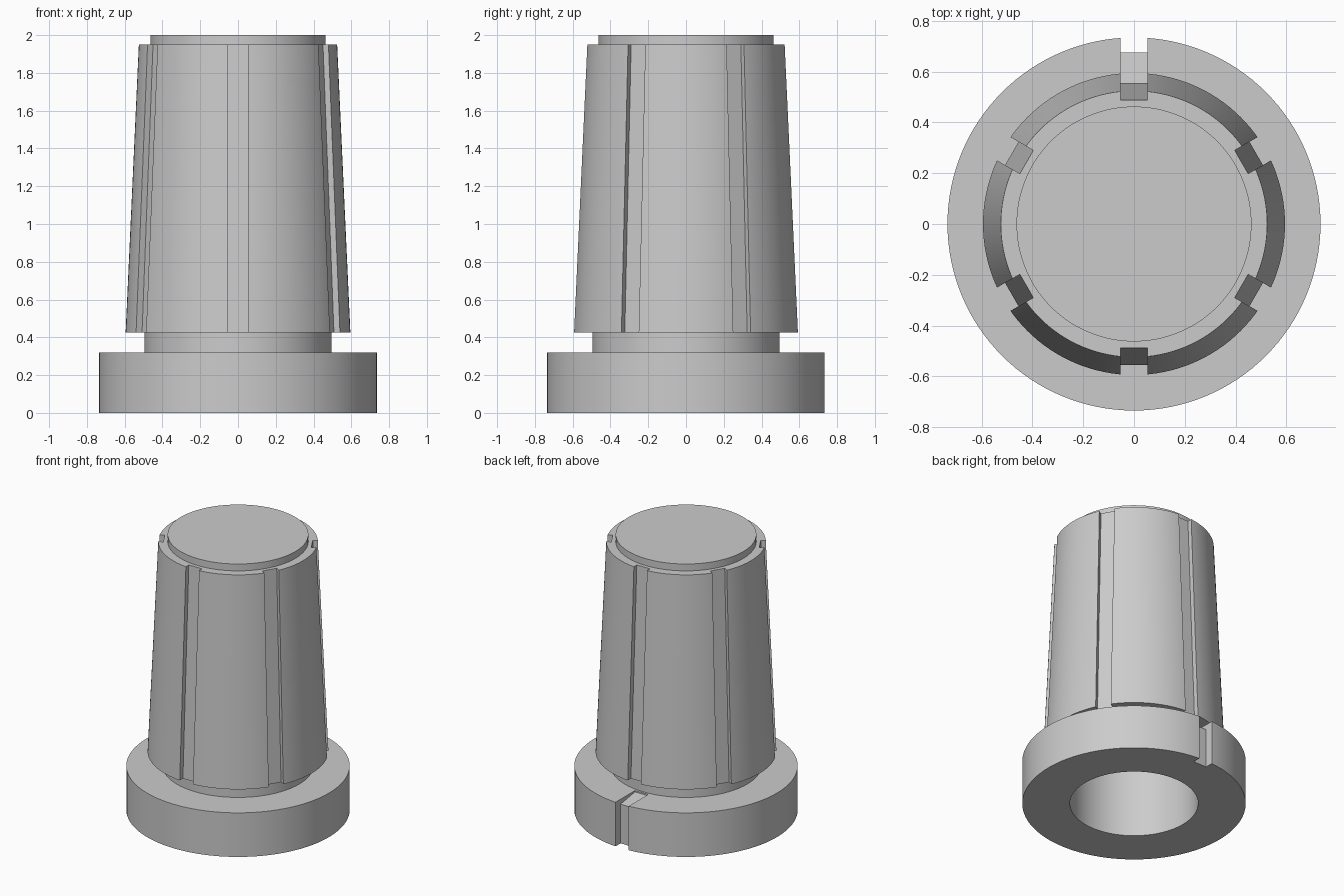
import bpy, bmesh, math
from mathutils import Matrix

if "Cube" in bpy.data.objects:
    bpy.data.objects.remove(bpy.data.objects["Cube"])

GREY = (0.6, 0.6, 0.6, 1)
mat = bpy.data.materials.new("plain grey")
mat.use_nodes = True
mat.diffuse_color = GREY
mat.node_tree.nodes["Principled BSDF"].inputs["Base Color"].default_value = GREY

SLOT = 0.106  # width of every groove


def add_object(name, bm):
    bmesh.ops.recalc_face_normals(bm, faces=bm.faces)
    mesh = bpy.data.meshes.new(name)
    bm.to_mesh(mesh)
    bm.free()
    mesh.materials.append(mat)
    obj = bpy.data.objects.new(name, mesh)
    bpy.context.collection.objects.link(obj)
    return obj


def lathe(name, profile, steps=128):
    bm = bmesh.new()
    verts = [bm.verts.new((r, 0, z)) for r, z in profile]
    edges = [bm.edges.new(pair) for pair in zip(verts, verts[1:])]
    bmesh.ops.spin(bm, geom=verts + edges, cent=(0, 0, 0), axis=(0, 0, 1),
                   angle=math.tau, steps=steps)
    bmesh.ops.remove_doubles(bm, verts=bm.verts, dist=1e-4)
    return add_object(name, bm)


def slot_cutter(name, outline, angle=0):
    """Extrude a (y, z) outline across the slot width, turned about z."""
    bm = bmesh.new()
    face = bm.faces.new([bm.verts.new((-SLOT / 2, y, z)) for y, z in outline])
    out = bmesh.ops.extrude_face_region(bm, geom=[face])
    moved = [v for v in out["geom"] if isinstance(v, bmesh.types.BMVert)]
    bmesh.ops.translate(bm, verts=moved, vec=(SLOT, 0, 0))
    bm.transform(Matrix.Rotation(angle, 4, "Z"))
    return add_object(name, bm)


# Hollow knob: bore, flange, neck, tapered grip and raised cap
knob = lathe("knob_body", [
    (0, 1.8), (0.422, 1.8), (0.422, 0), (0.735, 0), (0.735, 0.32),
    (0.495, 0.32), (0.495, 0.425), (0.595, 0.425), (0.525, 1.95),
    (0.463, 1.95), (0.463, 2), (0, 2)])

# Six tapered grooves around the grip
cutters = [slot_cutter("grip_groove_cutter",
                       [(0.558, 0.38), (0.8, 0.38), (0.8, 1.97), (0.488, 1.97)],
                       i * math.tau / 6) for i in range(6)]

# Pointer mark at the back: notch in the rim and a sloping channel on the flange
cutters.append(slot_cutter("rim_notch_cutter",
                           [(0.675, -0.1), (0.8, -0.1), (0.8, 0.36), (0.675, 0.36)]))
cutters.append(slot_cutter("flange_channel_cutter",
                           [(0.51, 0.31), (0.7, 0.28), (0.7, 0.36), (0.51, 0.36)]))

for cutter in cutters:
    mod = knob.modifiers.new("cut", "BOOLEAN")
    mod.operation, mod.solver, mod.object = "DIFFERENCE", "EXACT", cutter
bpy.context.view_layer.objects.active = knob
for obj in bpy.context.selected_objects:
    obj.select_set(False)
knob.select_set(True)
for mod in list(knob.modifiers):
    bpy.ops.object.modifier_apply(modifier=mod.name)
for cutter in cutters:
    bpy.data.objects.remove(cutter)

bpy.ops.object.shade_smooth_by_angle(angle=math.radians(25))
